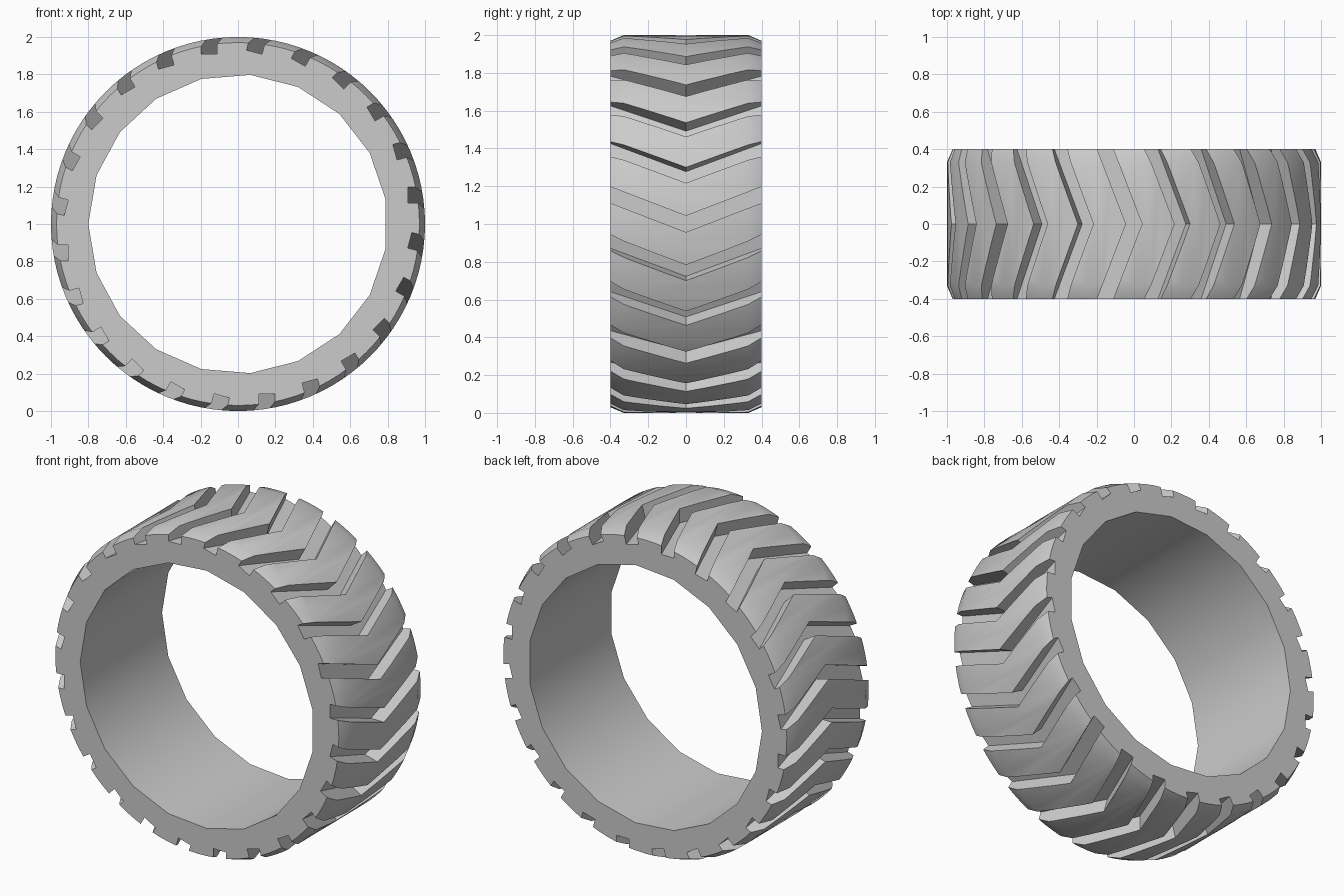
import bpy
import bmesh
from math import cos, sin, tau
from mathutils import Vector

OUTER, SHOULDER, INNER, FLOOR = 1.0, 0.97, 0.8, 0.91
HALF, CROWN = 0.4, 0.33
GROOVES = 24

if "Cube" in bpy.data.objects:
    bpy.data.objects.remove(bpy.data.objects["Cube"])

rubber = bpy.data.materials.new("grey rubber")
rubber.use_nodes = True
grey = (0.6, 0.6, 0.6, 1)
rubber.diffuse_color = grey
rubber.node_tree.nodes["Principled BSDF"].inputs["Base Color"].default_value = grey


def make_object(name, bm):
    bmesh.ops.recalc_face_normals(bm, faces=bm.faces)
    mesh = bpy.data.meshes.new(name)
    bm.to_mesh(mesh)
    bm.free()
    mesh.materials.append(rubber)
    obj = bpy.data.objects.new(name, mesh)
    bpy.context.collection.objects.link(obj)
    return obj


def loft(bm, rings):
    """Skin a list of point rings and cap both ends."""
    loops = [[bm.verts.new(p) for p in ring] for ring in rings]
    n = len(loops[0])
    for a, b in zip(loops, loops[1:]):
        for i in range(n):
            j = (i + 1) % n
            bm.faces.new((a[i], a[j], b[j], b[i]))
    bm.faces.new(loops[0])
    bm.faces.new(loops[-1])


def circle(radius, y, sides, start=0.0):
    angles = [start + tau * i / sides for i in range(sides)]
    return [Vector((radius * cos(a), y, 1 + radius * sin(a))) for a in angles]


def cut(target, cutter):
    cutter.hide_render = True
    mod = target.modifiers.new("cut", 'BOOLEAN')
    mod.operation = 'DIFFERENCE'
    mod.solver = 'EXACT'
    mod.object = cutter
    bpy.context.view_layer.objects.active = target
    bpy.ops.object.modifier_apply(modifier=mod.name)
    bpy.data.objects.remove(cutter)


# Tyre body with chamfered shoulders
bm = bmesh.new()
profile = [(SHOULDER, -HALF), (OUTER, -CROWN), (OUTER, CROWN), (SHOULDER, HALF)]
loft(bm, [circle(r, y, 96) for r, y in profile])
tyre = make_object("tyre", bm)

# Faceted wheel opening
bm = bmesh.new()
loft(bm, [circle(INNER, y, 19, tau / 2) for y in (-0.6, 0.6)])
cut(tyre, make_object("bore_cutter", bm))

# Chevron tread grooves, each with a flat floor
bm = bmesh.new()
for k in range(GROOVES):
    a = tau * k / GROOVES
    radial = Vector((cos(a), 0, sin(a)))
    tangent = Vector((-sin(a), 0, cos(a)))
    rings = []
    for y in (-0.5, 0, 0.5):
        base = Vector((0, y, 1)) + tangent * abs(y) * 0.385
        rings.append([base + radial * r + tangent * t for r, t in
                      ((FLOOR, -0.043), (FLOOR, 0.043), (1.1, 0.043), (1.1, -0.043))])
    loft(bm, rings)
cut(tyre, make_object("groove_cutter", bm))

# Smooth tread and bore, crisp groove edges
bpy.ops.object.select_all(action='DESELECT')
tyre.select_set(True)
bpy.context.view_layer.objects.active = tyre
bpy.ops.object.shade_smooth_by_angle(angle=tau / 12)
